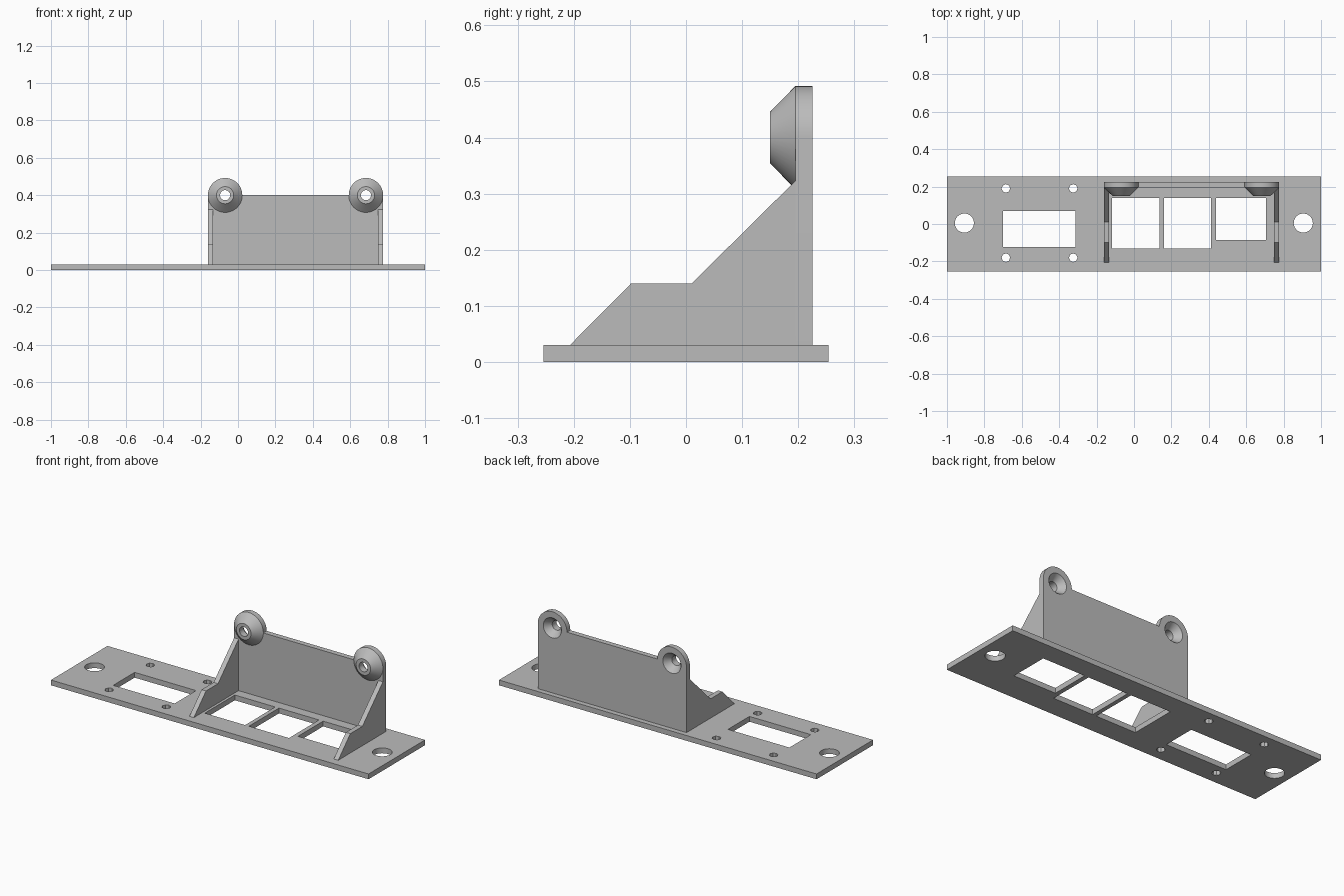
import bpy, bmesh, math
from mathutils import Matrix, Vector

if "Cube" in bpy.data.objects:
    bpy.data.objects.remove(bpy.data.objects["Cube"], do_unlink=True)

GREY = (0.5, 0.5, 0.5, 1)
grey = bpy.data.materials.new("grey plastic")
grey.diffuse_color = GREY
grey.use_nodes = True
for node in grey.node_tree.nodes:
    if node.type == 'BSDF_PRINCIPLED':
        node.inputs["Base Color"].default_value = GREY


def finish(name, mesh):
    """Clean the mesh, link it and shade it."""
    bm = bmesh.new()
    bm.from_mesh(mesh)
    bmesh.ops.remove_doubles(bm, verts=bm.verts, dist=0.0003)
    bmesh.ops.recalc_face_normals(bm, faces=bm.faces)
    bm.to_mesh(mesh)
    bm.free()
    mesh.materials.clear()
    mesh.materials.append(grey)
    obj = bpy.data.objects.new(name, mesh)
    bpy.context.collection.objects.link(obj)
    bpy.ops.object.select_all(action='DESELECT')
    obj.select_set(True)
    bpy.context.view_layer.objects.active = obj
    bpy.ops.object.shade_smooth_by_angle(angle=math.radians(30))
    return obj


def extrude(name, loops, thickness, matrix):
    """Solid sheet from an outline followed by hole loops."""
    curve = bpy.data.curves.new(name, 'CURVE')
    curve.dimensions = '2D'
    curve.fill_mode = 'BOTH'
    curve.extrude = thickness / 2
    for loop in loops:
        spline = curve.splines.new('POLY')
        spline.points.add(len(loop) - 1)
        for point, (x, y) in zip(spline.points, loop):
            point.co = (x, y, 0, 1)
        spline.use_cyclic_u = True
    temp = bpy.data.objects.new(name + " outline", curve)
    bpy.context.collection.objects.link(temp)
    bpy.context.view_layer.update()
    mesh = bpy.data.meshes.new_from_object(temp)
    bpy.data.objects.remove(temp, do_unlink=True)
    mesh.transform(matrix)
    return finish(name, mesh)


def rect(x0, x1, y0, y1):
    return [(x0, y0), (x1, y0), (x1, y1), (x0, y1)]


def arc(cx, cy, r, start, end, steps):
    angles = [math.radians(start + (end - start) * i / steps) for i in range(steps + 1)]
    return [(cx + r * math.cos(a), cy + r * math.sin(a)) for a in angles]


def circle(cx, cy, r, sides):
    return arc(cx, cy, r, 0, 360, sides)[:-1]


# Base plate with mounting holes, screw holes and openings
T = 0.03
holes = [circle(x, 0.005, 0.051, 40) for x in (-0.907, 0.905)]
holes += [circle(x, y, 0.023, 8) for x in (-0.685, -0.325) for y in (-0.18, 0.19)]
holes += [rect(-0.70, -0.313, -0.123, 0.07),
          rect(-0.118, 0.136, -0.13, 0.14),
          rect(0.16, 0.412, -0.13, 0.14),
          rect(0.438, 0.706, -0.086, 0.14)]
extrude("base_plate", [rect(-1, 1, -0.254, 0.254)] + holes, T,
        Matrix.Translation((0, 0, T / 2)))

# Back wall with two rounded ears
LEFT, RIGHT, TOP, R = -0.161, 0.776, 0.4, 0.092
FRONT, BACK = 0.195, 0.225
ears = (LEFT + R, RIGHT - R)
SINK = 0.057
outline = [(RIGHT, T), (LEFT, T)]
for x in ears:
    outline += arc(x, TOP, R, 180, 0, 24)
wall_matrix = Matrix.Translation((0, (FRONT + BACK) / 2, 0)) @ Matrix.Rotation(math.pi / 2, 4, 'X')
extrude("back_wall", [outline] + [circle(x, TOP, SINK, 48) for x in ears],
        BACK - FRONT, wall_matrix)

# Stepped side gussets
gusset = [(-0.207, T), (-0.098, 0.14), (0.01, 0.14), (FRONT, 0.323), (FRONT, T)]
for name, x in (("right_gusset", LEFT + 0.014), ("left_gusset", RIGHT - 0.014)):
    turn = Matrix(((0, 0, 1, x), (1, 0, 0, 0), (0, 1, 0, 0), (0, 0, 0, 1)))
    extrude(name, [gusset], 0.028, turn)

# Conical bosses with a through hole and a countersink at the back
profile = [(SINK, BACK), (0.027, 0.188), (0.027, 0.15), (0.046, 0.15), (R, FRONT)]
for name, x in zip(("right_boss", "left_boss"), ears):
    bm = bmesh.new()
    verts = [bm.verts.new((x + r, y, TOP)) for r, y in profile]
    edges = [bm.edges.new(pair) for pair in zip(verts, verts[1:])]
    bmesh.ops.spin(bm, geom=verts + edges, cent=Vector((x, 0, TOP)), axis=(0, 1, 0),
                   angle=math.tau, steps=48)
    mesh = bpy.data.meshes.new(name)
    bm.to_mesh(mesh)
    bm.free()
    boss = finish(name, mesh)
